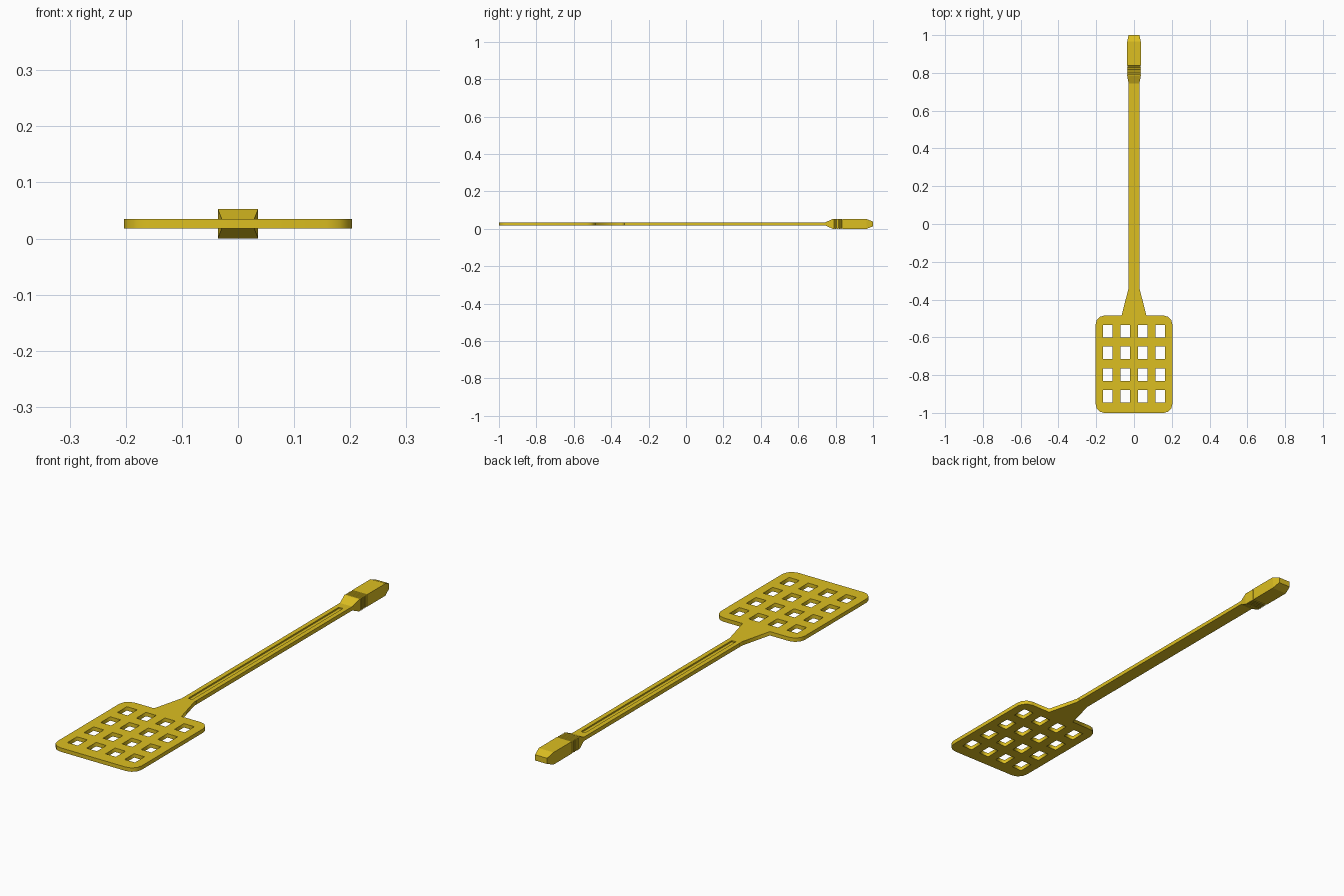
import bpy, bmesh
from math import sin, cos, pi

if "Cube" in bpy.data.objects:
    bpy.data.objects.remove(bpy.data.objects["Cube"])

mat = bpy.data.materials.new("yellow_plastic")
mat.diffuse_color = (0.72, 0.52, 0.015, 1)
mat.use_nodes = True
mat.node_tree.nodes["Principled BSDF"].inputs["Base Color"].default_value = mat.diffuse_color
Z0, Z1 = 0.018, 0.035


def finish(name, bm):
    bmesh.ops.remove_doubles(bm, verts=bm.verts, dist=1e-5)
    bmesh.ops.recalc_face_normals(bm, faces=bm.faces)
    me = bpy.data.meshes.new(name)
    bm.to_mesh(me)
    bm.free()
    me.materials.append(mat)
    ob = bpy.data.objects.new(name, me)
    bpy.context.collection.objects.link(ob)
    return ob


def loft(name, rings):
    """Skin a list of equally long point rings and cap both ends."""
    bm = bmesh.new()
    vs = [[bm.verts.new(p) for p in ring] for ring in rings]
    n = len(vs[0])
    for a, b in zip(vs, vs[1:]):
        for i in range(n):
            j = (i + 1) % n
            bm.faces.new((a[i], a[j], b[j], b[i]))
    bm.faces.new(vs[0])
    bm.faces.new(vs[-1])
    return finish(name, bm)


# Perforated head and tapered neck: flat outline with holes, extruded
def corner(cx, cy, r, a0):
    return [(cx + r * cos(a0 + k * pi / 6), cy + r * sin(a0 + k * pi / 6)) for k in range(4)]


r = 0.045
right = corner(0.203 - r, -1 + r, r, -pi / 2) + corner(0.203 - r, -0.485 - r, r, 0)
right += [(0.066, -0.485), (0.03, -0.345), (0.03, -0.33)]
loops = [right + [(-x, y) for x, y in reversed(right)]]
for cx in (-0.138, -0.046, 0.046, 0.138):
    for cy in (-0.567, -0.682, -0.797, -0.911):
        w, h = 0.025, 0.033
        loops.append([(cx - w, cy - h), (cx + w, cy - h), (cx + w, cy + h), (cx - w, cy + h)])

cu = bpy.data.curves.new("head_outline", "CURVE")
cu.dimensions = "2D"
cu.fill_mode = "BOTH"
cu.extrude = (Z1 - Z0) / 2
for loop in loops:
    sp = cu.splines.new("POLY")
    sp.points.add(len(loop) - 1)
    for p, (x, y) in zip(sp.points, loop):
        p.co = (x, y, 0, 1)
    sp.use_cyclic_u = True
tmp = bpy.data.objects.new("head_outline", cu)
bpy.context.collection.objects.link(tmp)
me = bpy.data.meshes.new_from_object(tmp.evaluated_get(bpy.context.evaluated_depsgraph_get()))
bm = bmesh.new()
bm.from_mesh(me)
bmesh.ops.translate(bm, verts=bm.verts, vec=(0, 0, (Z0 + Z1) / 2))
bpy.data.objects.remove(tmp)
finish("swatter_head", bm)

# Shaft with a shallow groove along its top
g, d = 0.01, 0.006
section = [(-0.03, Z0), (0.03, Z0), (0.03, Z1), (g, Z1), (g, Z1 - d),
           (-g, Z1 - d), (-g, Z1), (-0.03, Z1)]
loft("shaft", [[(x, y, z) for x, z in section] for y in (-0.33, 0.71)])


# Rectangular rings: y, half width, half height about the grip axis
def rect(y, w, h, zc=0.0265):
    return [(-w, y, zc - h), (w, y, zc - h), (w, y, zc + h), (-w, y, zc + h)]


loft("shaft_end", [rect(0.71, 0.03, 0.0085), rect(0.78, 0.03, 0.0085)])

# Handle grip: flared start, fine finger grooves, tapered end
W, H = 0.036, 0.0265
rings = [rect(0.745, 0.029, 0.0085), rect(0.785, W, H)]
for y in (0.795, 0.805, 0.815, 0.825, 0.835):
    c = 0.0025 if y > 0.83 else 0.0012
    rings += [rect(y - 0.003, W, H), rect(y - 0.0015, W - c, H - c),
              rect(y + 0.0015, W - c, H - c), rect(y + 0.003, W, H)]
rings += [rect(0.965, W, H), rect(1.0, 0.029, 0.0125)]
loft("grip", rings)
